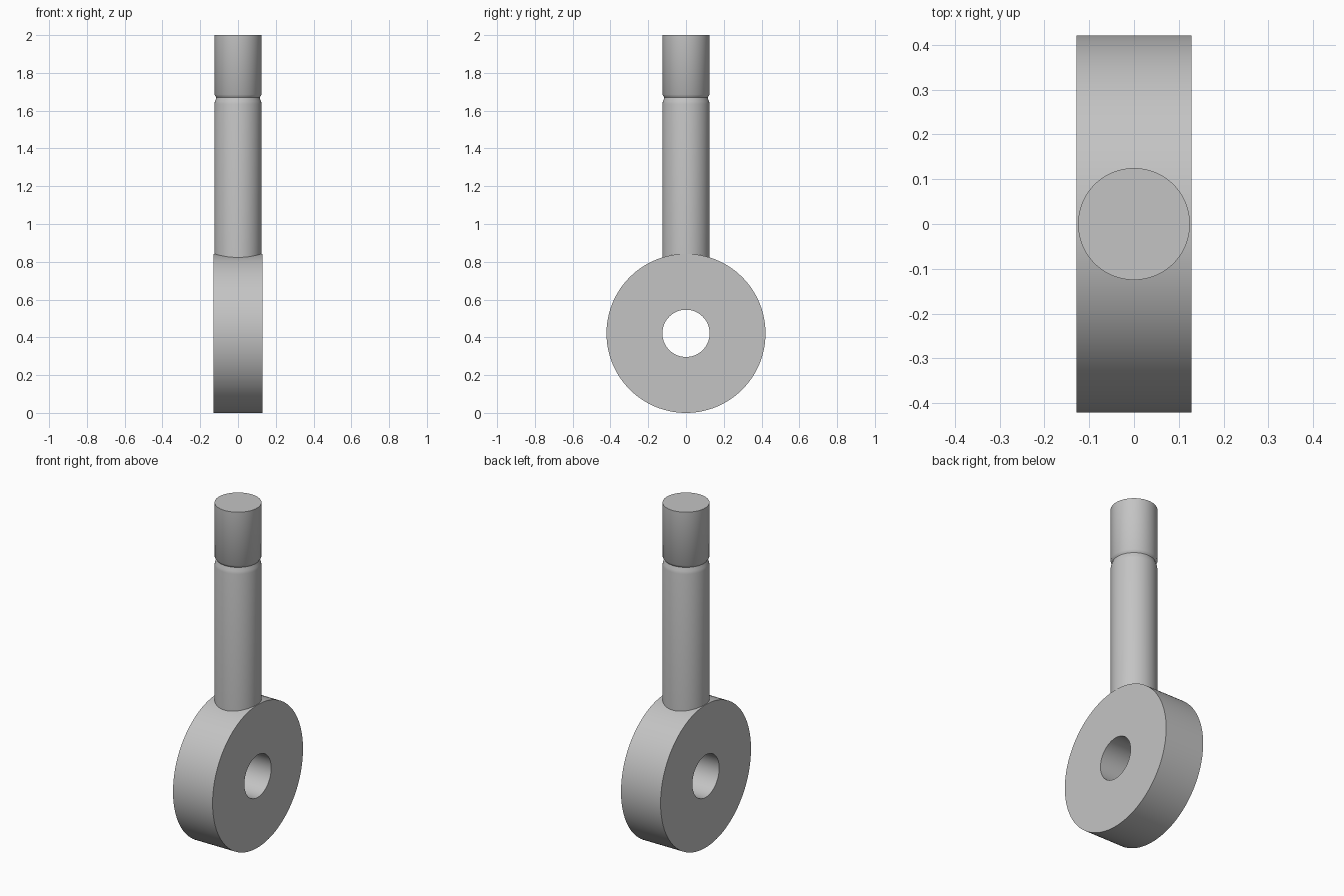
import bpy
import math

RING_R, HOLE_R, HALF_W, RING_Z = 0.421, 0.125, 0.129, 0.421
ROD_R = 0.125

if "Cube" in bpy.data.objects:
    bpy.data.objects.remove(bpy.data.objects["Cube"])

steel = bpy.data.materials.new("light grey steel")
steel.use_nodes = True
colour = (0.55, 0.55, 0.55, 1)
steel.diffuse_color = colour
steel.node_tree.nodes["Principled BSDF"].inputs["Base Color"].default_value = colour


def lathe(name, profile, segments, closed):
    """Spin (radius, height) points round z; cap the last ring unless closed."""
    verts = [(r * math.cos(a), r * math.sin(a), h)
             for r, h in profile
             for a in (2 * math.pi * k / segments for k in range(segments))]
    n = len(profile)
    faces = []
    for i in range(n if closed else n - 1):
        a, b = i * segments, (i + 1) % n * segments
        for k in range(segments):
            m = (k + 1) % segments
            faces.append((a + k, a + m, b + m, b + k))
    if not closed:
        faces.append(tuple(range((n - 1) * segments, n * segments)))
    mesh = bpy.data.meshes.new(name)
    mesh.from_pydata(verts, [], faces)
    mesh.materials.append(steel)
    obj = bpy.data.objects.new(name, mesh)
    bpy.context.collection.objects.link(obj)
    return obj


def smooth(obj):
    bpy.ops.object.select_all(action="DESELECT")
    obj.select_set(True)
    bpy.context.view_layer.objects.active = obj
    bpy.ops.object.shade_smooth_by_angle(angle=math.radians(35))


# Eye: thick disc with a through hole, its axis laid along x
eye = lathe("eye_ring", [(RING_R, -HALF_W), (RING_R, HALF_W),
                         (HOLE_R, HALF_W), (HOLE_R, -HALF_W)], 128, True)
eye.rotation_euler.y = math.pi / 2
eye.location.z = RING_Z
smooth(eye)

# Shank: round rod with a shallow rounded groove near the top
rod = lathe("shank", [(ROD_R, 0.8), (ROD_R, 1.635), (0.122, 1.65), (0.117, 1.662),
                      (0.115, 1.67), (0.118, 1.675), (ROD_R, 1.685), (ROD_R, 2.0)],
            96, False)
# Saddle the open lower end onto the curved rim of the eye
for v in rod.data.vertices:
    if v.co.z < 1:
        v.co.z = RING_Z + math.sqrt(RING_R ** 2 - v.co.y ** 2) - 0.002
smooth(rod)
